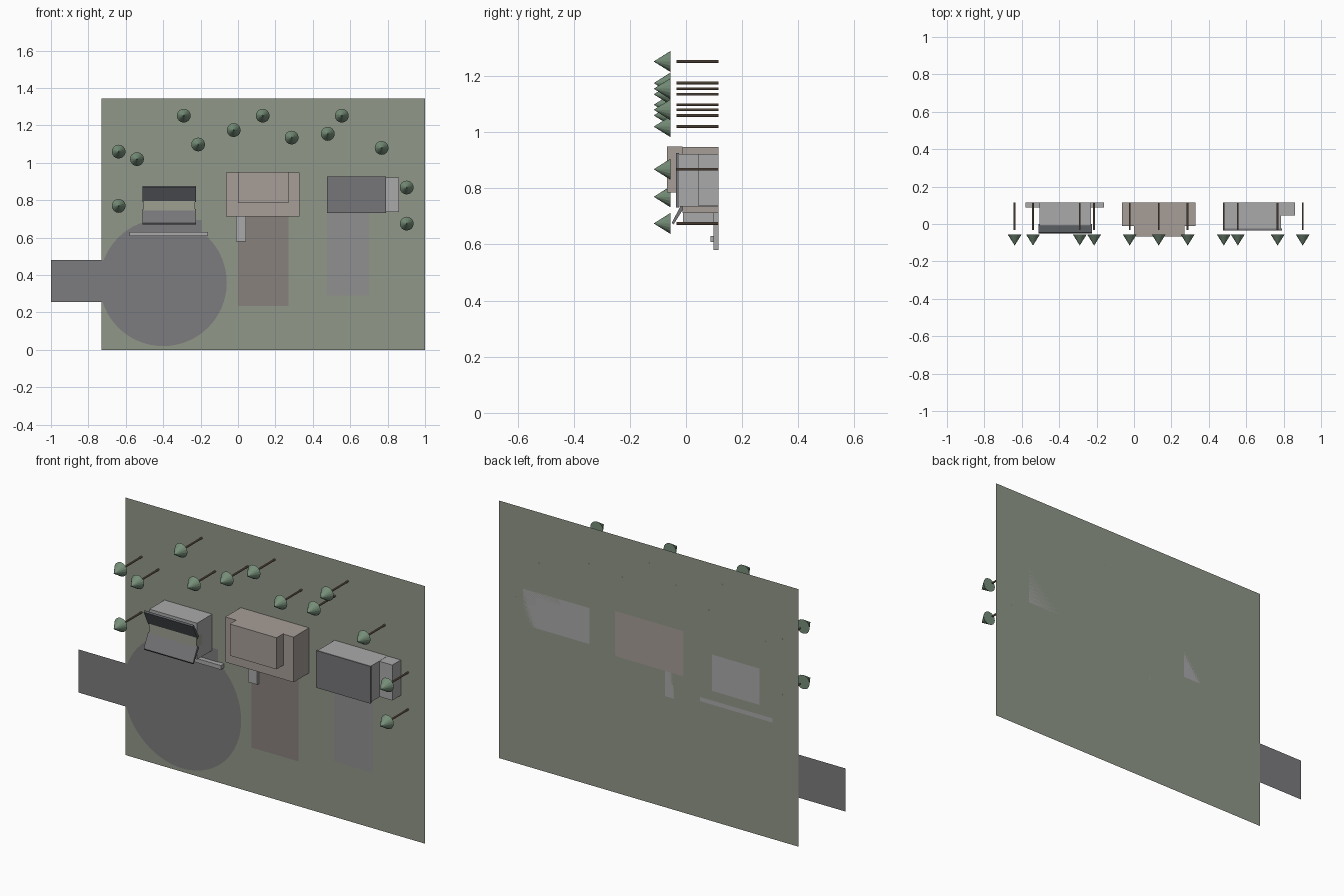
import bpy, bmesh, math
from mathutils import Matrix

if "Cube" in bpy.data.objects:
    bpy.data.objects.remove(bpy.data.objects["Cube"])

BACK = 0.115  # y of the site plane; everything grows towards -y


def mat(name, rgb):
    m = bpy.data.materials.new(name)
    m.diffuse_color = (*rgb, 1)
    m.use_nodes = True
    m.node_tree.nodes["Principled BSDF"].inputs["Base Color"].default_value = m.diffuse_color
    return m


GRASS = mat("grass", (0.28, 0.31, 0.25))
ASPHALT = mat("asphalt", (0.20, 0.20, 0.21))
BRICK = mat("brick_paving", (0.25, 0.22, 0.20))
PAVING = mat("grey_paving", (0.28, 0.28, 0.28))
WALL = mat("pale_wall", (0.40, 0.40, 0.41))
TAN = mat("tan_wall", (0.38, 0.34, 0.31))
DARK = mat("dark_roof", (0.11, 0.12, 0.13))
SLATE = mat("slate_roof", (0.18, 0.18, 0.19))
OLIVE = mat("olive_roof", (0.34, 0.35, 0.28))
LEAF = mat("leaf", (0.18, 0.27, 0.19))
BARK = mat("bark", (0.22, 0.16, 0.11))


def finish(name, bm, material):
    bmesh.ops.recalc_face_normals(bm, faces=bm.faces)
    me = bpy.data.meshes.new(name)
    bm.to_mesh(me)
    bm.free()
    ob = bpy.data.objects.new(name, me)
    me.materials.append(material)
    bpy.context.collection.objects.link(ob)
    return ob


def box(name, x0, x1, y0, y1, z0, z1, material):
    bm = bmesh.new()
    bmesh.ops.create_cube(bm, size=1)
    for v in bm.verts:
        v.co.x = x0 if v.co.x < 0 else x1
        v.co.y = y0 if v.co.y < 0 else y1
        v.co.z = z0 if v.co.z < 0 else z1
    return finish(name, bm, material)


def sheet(name, points, y, material):
    """Flat patch in the site plane, facing -y."""
    bm = bmesh.new()
    face = bm.faces.new([bm.verts.new((x, y, z)) for x, z in points])
    face.normal_update()
    if face.normal.y > 0:
        face.normal_flip()
    me = bpy.data.meshes.new(name)
    bm.to_mesh(me)
    bm.free()
    me.materials.append(material)
    bpy.context.collection.objects.link(bpy.data.objects.new(name, me))


def rect(x0, x1, z0, z1):
    return [(x0, z0), (x1, z0), (x1, z1), (x0, z1)]


def slab(name, profile, x0, x1, material):
    """Extrude a (y, z) profile along x."""
    bm = bmesh.new()
    face = bm.faces.new([bm.verts.new((x0, y, z)) for y, z in profile])
    out = bmesh.ops.extrude_face_region(bm, geom=[face])["geom"]
    for v in out:
        if isinstance(v, bmesh.types.BMVert):
            v.co.x = x1
    finish(name, bm, material)


def cone(name, x, z, y_base, y_tip, r_base, r_tip, sides, material):
    bm = bmesh.new()
    bmesh.ops.create_cone(bm, cap_ends=True, segments=sides, radius1=r_base,
                          radius2=r_tip, depth=y_base - y_tip)
    bmesh.ops.rotate(bm, verts=bm.verts, matrix=Matrix.Rotation(math.pi / 2, 3, 'X'))
    bmesh.ops.translate(bm, verts=bm.verts, vec=(x, (y_base + y_tip) / 2, z))
    bmesh.ops.remove_doubles(bm, verts=bm.verts, dist=1e-5)
    return finish(name, bm, material)


# Ground, road, turning circle and driveways
sheet("ground", rect(-0.73, 1.0, 0, 1.345), BACK, GRASS)
sheet("road", rect(-1.0, -0.70, 0.255, 0.48), BACK - 0.002, ASPHALT)
sheet("turning_circle", [(-0.40 + 0.34 * math.cos(i * math.tau / 64),
                          0.36 + 0.34 * math.sin(i * math.tau / 64)) for i in range(64)],
      BACK - 0.003, ASPHALT)
sheet("left_driveway", rect(-0.36, -0.195, 0.60, 0.695), BACK - 0.002, ASPHALT)
sheet("middle_driveway", rect(0.0, 0.27, 0.235, 0.72), BACK - 0.002, BRICK)
sheet("right_driveway", rect(0.475, 0.70, 0.29, 0.74), BACK - 0.002, PAVING)

# Left house: body, flat centre roof and two upturned roof wings
box("left_house_body", -0.505, -0.23, -0.01, BACK, 0.68, 0.87, WALL)
box("left_house_roof_centre", -0.505, -0.23, -0.015, 0.03, 0.745, 0.80, OLIVE)
slab("left_house_upper_wing", [(-0.012, 0.79), (-0.05, 0.868), (-0.045, 0.876), (0.0, 0.80)],
     -0.51, -0.225, DARK)
slab("left_house_lower_wing", [(-0.012, 0.752), (-0.05, 0.678), (-0.045, 0.67), (0.0, 0.742)],
     -0.51, -0.225, SLATE)
box("left_garden_wall", -0.58, -0.16, 0.088, BACK, 0.608, 0.63, WALL)

# Middle house: wide base, raised upper floor and front path
box("middle_house_base", -0.065, 0.33, -0.012, BACK, 0.712, 0.948, TAN)
box("middle_house_upper", 0.0, 0.27, -0.068, -0.012, 0.785, 0.95, TAN)
box("middle_house_steps", -0.012, 0.042, 0.098, BACK, 0.58, 0.712, WALL)

# Right house: main block, roof plate and side annex
box("right_house_body", 0.478, 0.785, -0.025, BACK, 0.735, 0.923, WALL)
box("right_house_roof", 0.475, 0.79, -0.035, -0.025, 0.732, 0.926, SLATE)
box("right_house_annex", 0.785, 0.86, 0.045, BACK, 0.737, 0.922, WALL)

# Trees: thin trunks with floating cone crowns
trees = [(-0.638, 1.06), (-0.54, 1.02), (-0.29, 1.252), (-0.213, 1.098), (-0.023, 1.175),
         (0.132, 1.252), (0.287, 1.135), (0.48, 1.155), (0.555, 1.252), (0.768, 1.08),
         (0.902, 0.868), (0.902, 0.675), (-0.638, 0.77)]
for i, (x, z) in enumerate(trees):
    cone(f"tree_trunk_{i}", x, z, BACK, -0.033, 0.005, 0.005, 8, BARK)
    cone(f"tree_crown_{i}", x, z, -0.056, -0.115, 0.037, 0.0, 16, LEAF)
